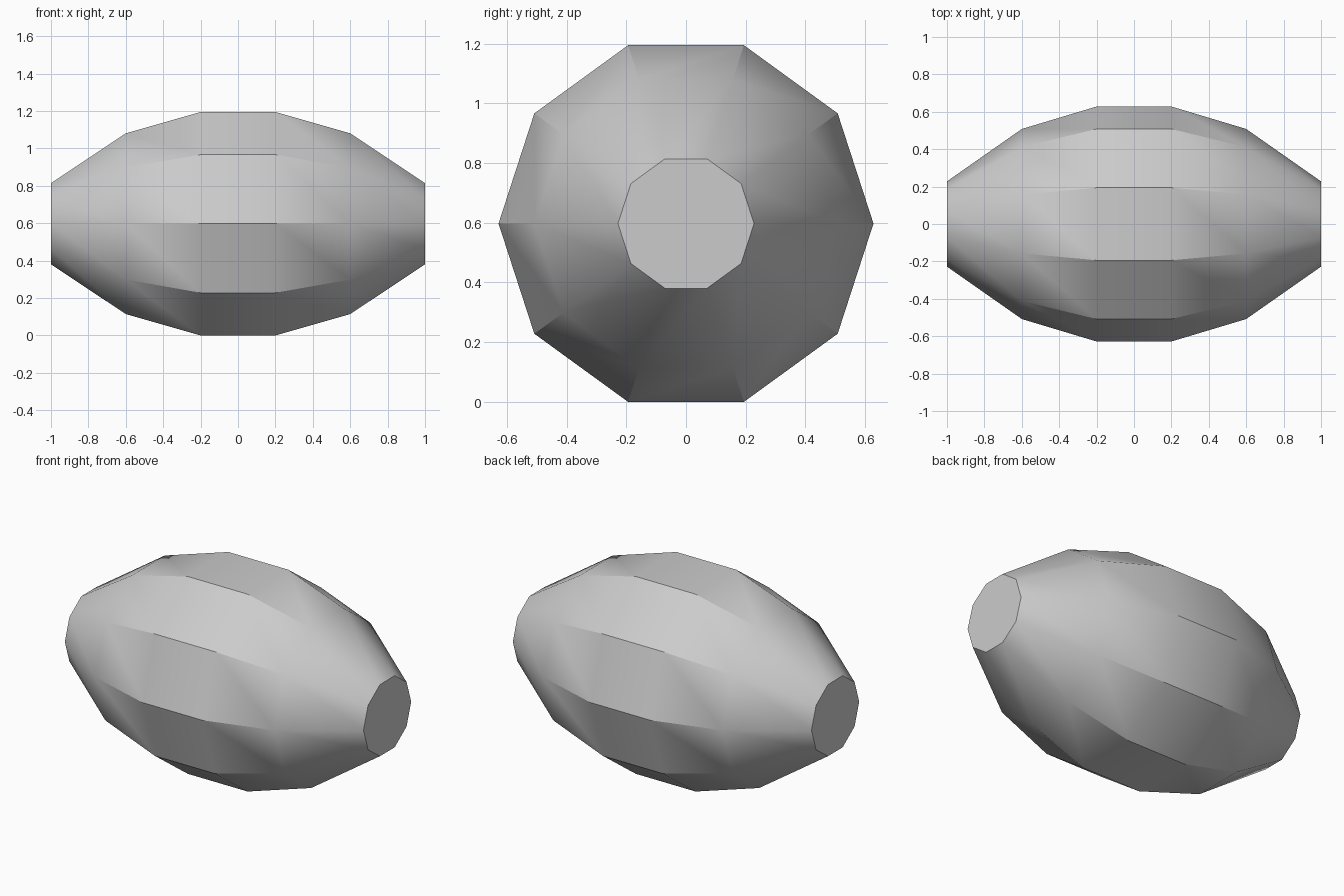
import bpy
import bmesh
import math

cube = bpy.data.objects.get("Cube")
if cube:
    bpy.data.objects.remove(cube, do_unlink=True)

SIDES = 10
CENTRE_Z = 0.597
# Half profile along the long axis: (x, radius), mirrored for the other end
HALF = [(0.2, 0.628), (0.6, 0.508), (1.0, 0.228)]
PROFILE = [(-x, r) for x, r in reversed(HALF)] + HALF

# Plain grey surface
grey = bpy.data.materials.new("grey")
grey.use_nodes = True
colour = (0.6, 0.6, 0.6, 1.0)
grey.diffuse_color = colour
grey.node_tree.nodes["Principled BSDF"].inputs["Base Color"].default_value = colour

# Ten-sided barrel lying along x
bm = bmesh.new()
rings = []
for x, r in PROFILE:
    angles = [math.tau * i / SIDES for i in range(SIDES)]
    rings.append([bm.verts.new((x, r * math.cos(a), CENTRE_Z + r * math.sin(a)))
                  for a in angles])
for a, b in zip(rings, rings[1:]):
    for i in range(SIDES):
        j = (i + 1) % SIDES
        bm.faces.new((a[i], a[j], b[j], b[i]))

# Flat end caps
bm.faces.new(rings[0])
bm.faces.new(rings[-1])
bmesh.ops.recalc_face_normals(bm, faces=bm.faces[:])

mesh = bpy.data.meshes.new("barrel_body")
bm.to_mesh(mesh)
bm.free()
mesh.materials.append(grey)
barrel = bpy.data.objects.new("barrel_body", mesh)
bpy.context.collection.objects.link(barrel)

# Smooth ends, crisp middle ridges and cap rims
bpy.context.view_layer.objects.active = barrel
barrel.select_set(True)
bpy.ops.object.shade_smooth_by_angle(angle=math.radians(32))
